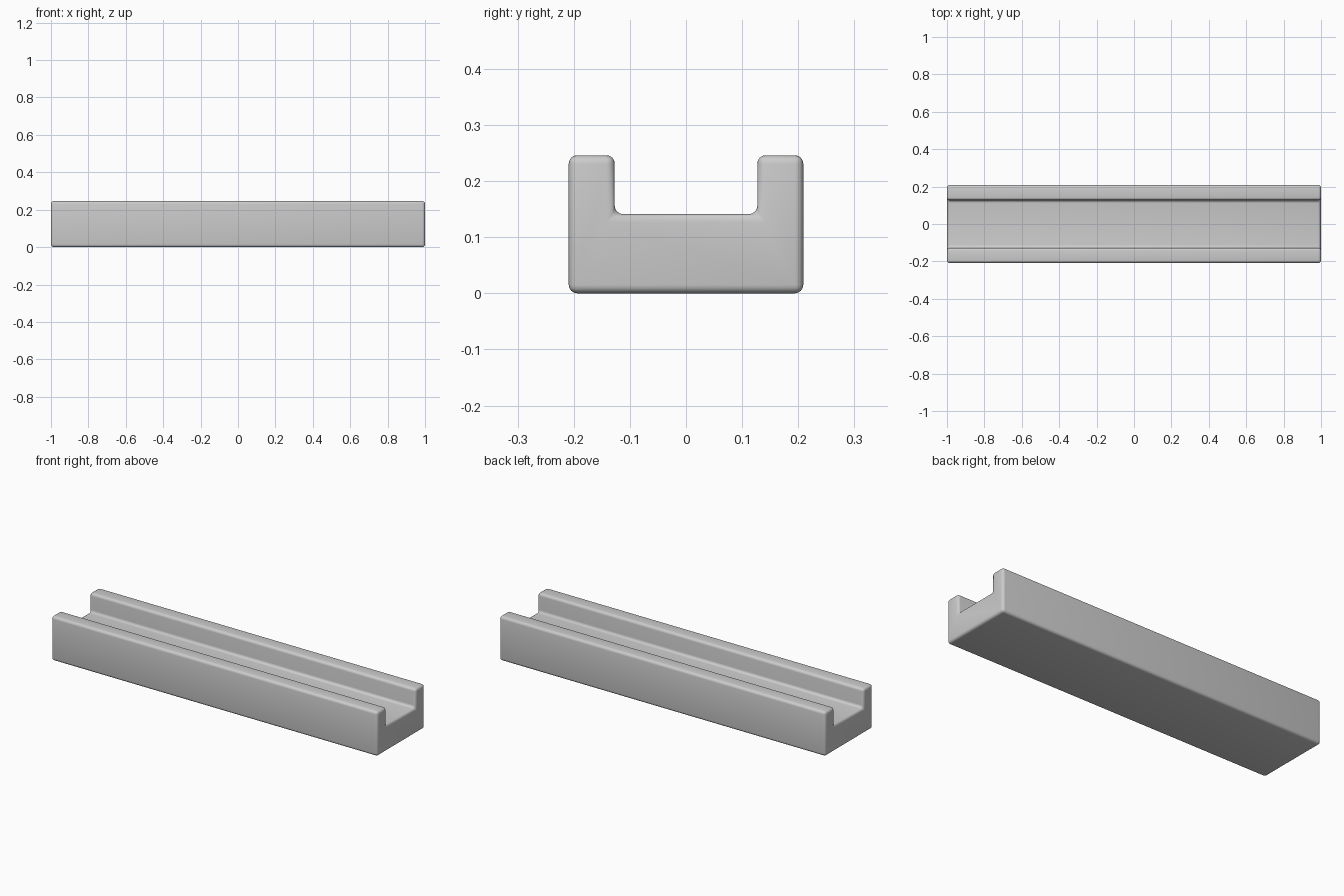
import bpy
import bmesh

cube = bpy.data.objects.get("Cube")
if cube:
    bpy.data.objects.remove(cube, do_unlink=True)

# Plain grey material
grey = bpy.data.materials.new("light_grey")
grey.use_nodes = True
colour = (0.6, 0.6, 0.6, 1)
grey.diffuse_color = colour
grey.node_tree.nodes["Principled BSDF"].inputs["Base Color"].default_value = colour

# U-shaped cross-section: half profile in (y, z), mirrored
length, height, floor = 2.0, 0.246, 0.141
outer, inner = 0.209, 0.127
half = [(outer, 0), (outer, height), (inner, height), (inner, floor)]
profile = half + [(-y, z) for y, z in reversed(half)]

# Extrude the section along x
bm = bmesh.new()
section = bm.faces.new([bm.verts.new((-length / 2, y, z)) for y, z in profile])
result = bmesh.ops.extrude_face_region(bm, geom=[section], use_keep_orig=True)
end_verts = [v for v in result["geom"] if isinstance(v, bmesh.types.BMVert)]
bmesh.ops.translate(bm, verts=end_verts, vec=(length, 0, 0))
bmesh.ops.recalc_face_normals(bm, faces=bm.faces)

mesh = bpy.data.meshes.new("channel_rail")
bm.to_mesh(mesh)
bm.free()
mesh.materials.append(grey)
rail = bpy.data.objects.new("channel_rail", mesh)
bpy.context.collection.objects.link(rail)

# Rounded edges and inner fillets
bevel = rail.modifiers.new("rounded_edges", "BEVEL")
bevel.width = 0.015
bevel.segments = 4
bevel.limit_method = "ANGLE"

bpy.context.view_layer.objects.active = rail
rail.select_set(True)
bpy.ops.object.shade_smooth()
